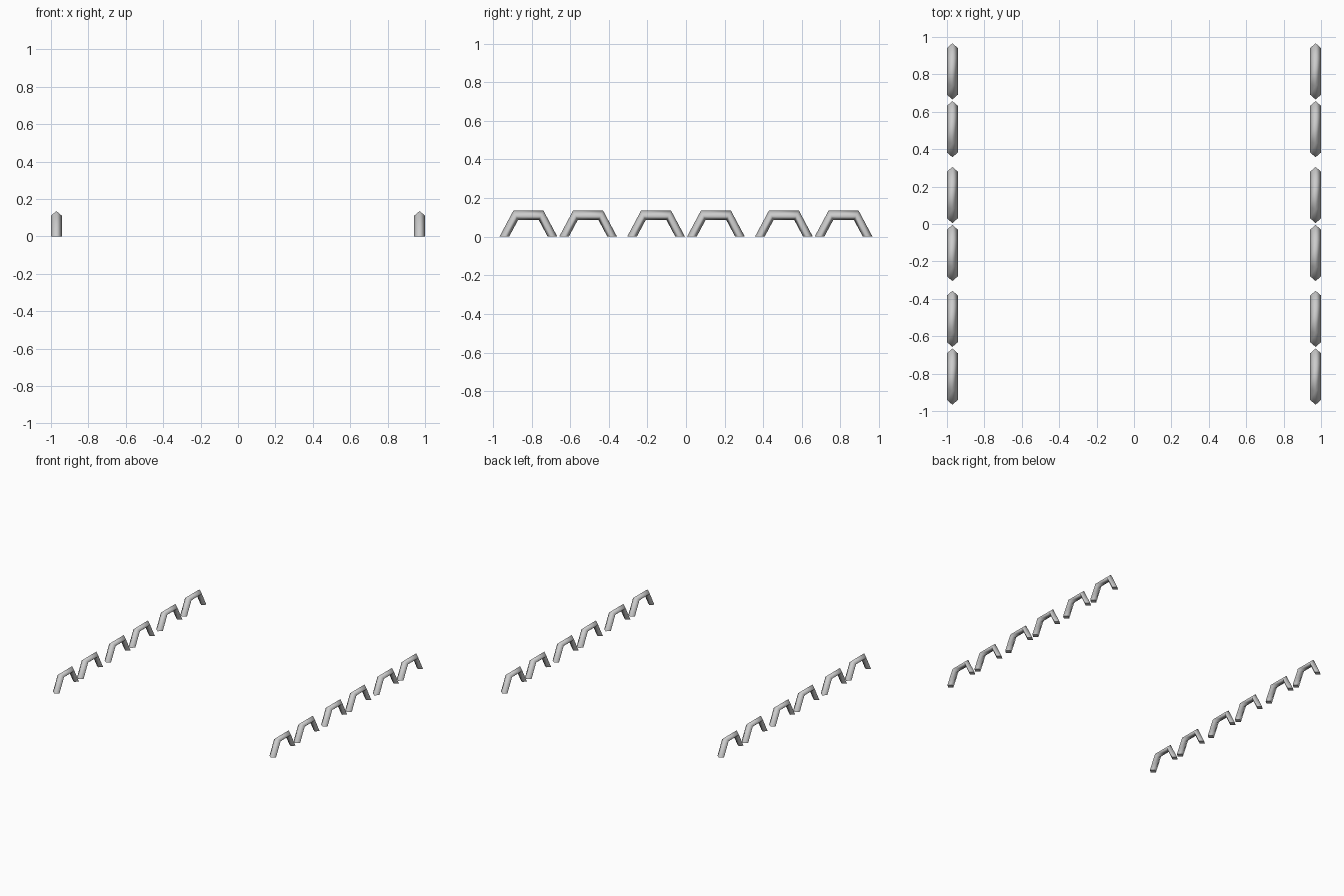
import bpy, bmesh

if "Cube" in bpy.data.objects:
    bpy.data.objects.remove(bpy.data.objects["Cube"])

HALF_W = 0.029          # half width of the diamond section in x
ROW_X = 0.971           # distance of each row from the centre
CENTRES = (0.155, 0.507, 0.816)

# outer and inner ridge of one arch, in (y, z)
OUTER = [(-0.150, 0), (-0.078, 0.135), (0.078, 0.135), (0.150, 0)]
INNER = [(-0.100, 0), (-0.054, 0.086), (0.054, 0.086), (0.100, 0)]


def arch_mesh():
    bm = bmesh.new()
    rings = []
    for (oy, oz), (iy, iz) in zip(OUTER, INNER):
        my, mz = (oy + iy) / 2, (oz + iz) / 2
        section = [(0, oy, oz), (HALF_W, my, mz), (0, iy, iz), (-HALF_W, my, mz)]
        rings.append([bm.verts.new(p) for p in section])
    # smooth sides
    for a, b in zip(rings, rings[1:]):
        for i in range(4):
            j = (i + 1) % 4
            bm.faces.new((a[i], a[j], b[j], b[i])).smooth = True
    # flat feet with sharp rims
    for ring in (rings[0], rings[-1]):
        foot = bm.faces.new(ring)
        for e in foot.edges:
            e.smooth = False
    bmesh.ops.recalc_face_normals(bm, faces=bm.faces[:])
    mesh = bpy.data.meshes.new("arch_handle")
    bm.to_mesh(mesh)
    bm.free()
    return mesh


# two rows of six arched handles
mesh = arch_mesh()
for side, sx in (("left", -1), ("right", 1)):
    for end, sy in (("front", -1), ("back", 1)):
        for n, y in enumerate(CENTRES, 1):
            ob = bpy.data.objects.new(f"{side}_{end}_handle_{n}", mesh)
            ob.location = (sx * ROW_X, sy * y, 0)
            bpy.context.collection.objects.link(ob)
